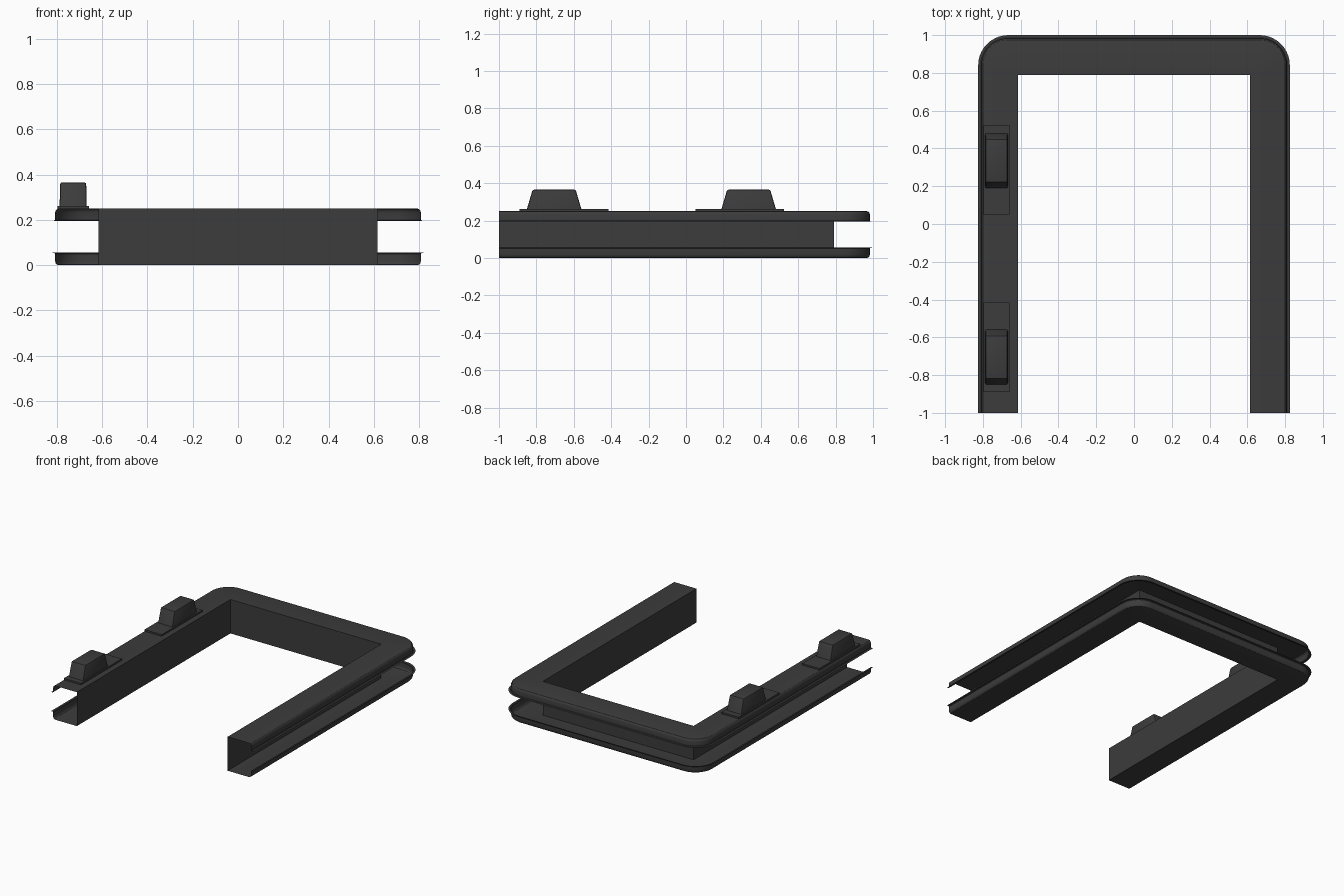
import bpy, bmesh, math

if "Cube" in bpy.data.objects:
    bpy.data.objects.remove(bpy.data.objects["Cube"])

mat = bpy.data.materials.new("dark_grey")
mat.diffuse_color = (0.045, 0.045, 0.045, 1)
mat.use_nodes = True
mat.node_tree.nodes["Principled BSDF"].inputs["Base Color"].default_value = mat.diffuse_color


def make_object(name, bm, angle=30):
    mesh = bpy.data.meshes.new(name)
    bm.to_mesh(mesh)
    bm.free()
    mesh.materials.append(mat)
    ob = bpy.data.objects.new(name, mesh)
    bpy.context.collection.objects.link(ob)
    bpy.ops.object.select_all(action='DESELECT')
    ob.select_set(True)
    bpy.context.view_layer.objects.active = ob
    bpy.ops.object.shade_smooth_by_angle(angle=math.radians(angle))
    return ob


# U-shaped path, inset by d from the outer outline; corners become sharp further in
def u_path(d, radius=0.16, steps=10):
    w, top = 0.825 - d, 1.0 - d
    r = max(radius - d, 0)
    right = [(w, -1.0)]
    for i in range(steps + 1):
        a = math.pi / 2 * i / steps
        right.append((w - r + r * math.cos(a), top - r + r * math.sin(a)))
    return right + [(-x, y) for x, y in reversed(right)]


# Thin sheet channel: (inset, height) from upper lip over the top, down the inner wall
upper = [(0, 0.195), (0.014, 0.196), (0.017, 0.2), (0.017, 0.232),
         (0.020, 0.242), (0.026, 0.248), (0.034, 0.25), (0.21, 0.25)]
profile = upper + [(d, 0.25 - z) for d, z in reversed(upper)]
bm = bmesh.new()
rings = [[bm.verts.new((x, y, z)) for x, y in u_path(d)] for d, z in profile]
for a, b in zip(rings, rings[1:]):
    for i in range(len(a) - 1):
        bm.faces.new((a[i], a[i + 1], b[i + 1], b[i]))
bmesh.ops.remove_doubles(bm, verts=bm.verts, dist=0.0005)
make_object("channel_frame", bm)


# Mounting plate under each clip
def plate(name, y0, y1):
    bm = bmesh.new()
    bmesh.ops.create_cube(bm, size=1)
    for v in bm.verts:
        v.co = (-0.728 + v.co.x * 0.14, (y0 + y1) / 2 + v.co.y * (y1 - y0),
                0.255 + v.co.z * 0.014)
    make_object(name, bm)


# Tapered block with slightly rounded edges
def block(name, yc):
    bm = bmesh.new()
    bmesh.ops.create_cube(bm, size=1)
    for v in bm.verts:
        high = v.co.z > 0
        v.co = (-0.728 + v.co.x * (0.115 if high else 0.12),
                yc + v.co.y * (0.23 if high else 0.295),
                0.365 if high else 0.255)
    edges = [e for e in bm.edges if any(v.co.z > 0.3 for v in e.verts)]
    bmesh.ops.bevel(bm, geom=edges, offset=0.008, segments=2, profile=0.5,
                    affect='EDGES')
    make_object(name, bm)


plate("front_clip_plate", -0.89, -0.415)
block("front_clip_block", -0.705)
plate("rear_clip_plate", 0.05, 0.525)
block("rear_clip_block", 0.335)
